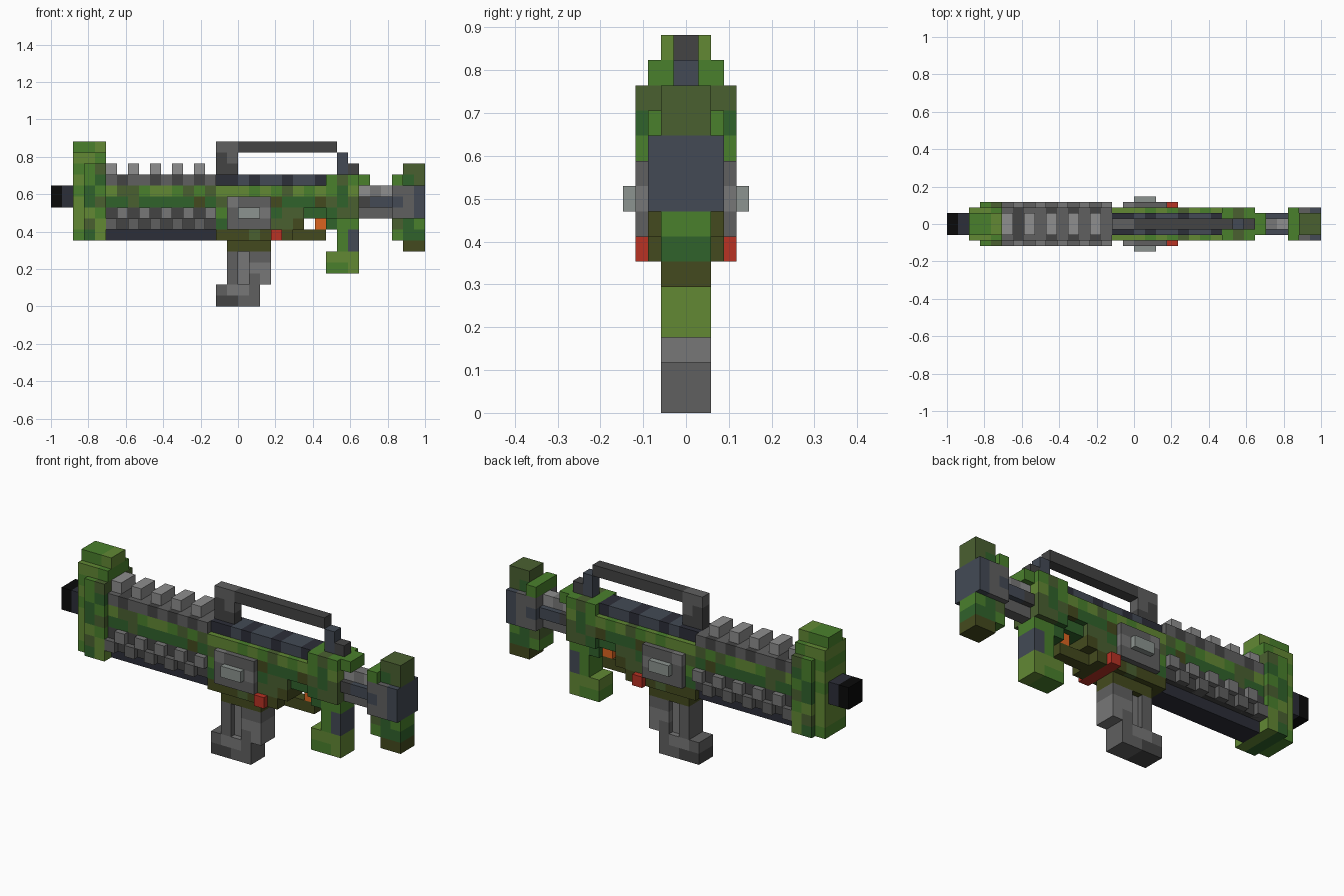
import bpy, bmesh, random
from mathutils import Vector

random.seed(4)
if "Cube" in bpy.data.objects:
    bpy.data.objects.remove(bpy.data.objects["Cube"])

U = 1 / 17      # edge of one block
MID = 17        # blocks from the muzzle tip to the centre

# Palette
COLOURS = {
    "lime": "628834", "green": "4A802C", "forest": "30622B", "dull": "4A6030",
    "olive": "444A1E", "pale": "8E8E8E", "silver": "777777", "grey": "606060",
    "dark": "444444", "slate": "434A55", "navy": "2C2E38", "black": "0A0A0A",
    "red": "B83224", "orange": "DC6420", "glint": "8C9490",
}


def linear(code):
    c = int(code, 16) / 255
    return c / 12.92 if c < 0.04045 else ((c + 0.055) / 1.055) ** 2.4


MATS = {}
for label, code in COLOURS.items():
    mat = bpy.data.materials.new(label)
    mat.use_nodes = True
    rgba = [linear(code[i:i + 2]) for i in (0, 2, 4)] + [1]
    mat.diffuse_color = rgba
    mat.node_tree.nodes["Principled BSDF"].inputs["Base Color"].default_value = rgba
    MATS[label] = mat


def block(name, x, z, half, colours):
    """Box spanning x and z in blocks, cut into cells that share the palette."""
    palette = colours.split()
    bm = bmesh.new()
    bmesh.ops.create_cube(bm, size=1)
    for v in bm.verts:
        v.co = ((x[0] if v.co.x < 0 else x[1]) - MID,
                half if v.co.y > 0 else -half,
                z[0] if v.co.z < 0 else z[1])
    if len(palette) > 1:
        cuts = [((i - MID, 0, 0), (1, 0, 0)) for i in range(x[0] + 1, x[1])]
        cuts += [((0, 0, k), (0, 0, 1)) for k in range(z[0] + 1, z[1])]
        for co, no in cuts:
            bmesh.ops.bisect_plane(bm, geom=bm.verts[:] + bm.edges[:] + bm.faces[:],
                                   plane_co=co, plane_no=no)
    shade = {}
    bm.normal_update()
    for f in bm.faces:
        p = f.calc_center_median() - f.normal * 0.25
        cell = (int(p.x + MID), int(p.z))
        f.material_index = shade.setdefault(cell, random.randrange(len(palette)))
    bmesh.ops.scale(bm, vec=Vector((U, U, U)), verts=bm.verts)
    mesh = bpy.data.meshes.new(name)
    bm.to_mesh(mesh)
    bm.free()
    for c in palette:
        mesh.materials.append(MATS[c])
    obj = bpy.data.objects.new(name, mesh)
    bpy.context.collection.objects.link(obj)
    return obj


BRIGHT = "lime green lime dull"
CAMO = "green forest dull lime"
SHADE = "forest olive dull forest"

# Muzzle
block("muzzle_tip", (0, 1), (9, 11), 1, "black")
block("muzzle_neck", (1, 2), (9, 11), 1, "navy")

# Front shroud
block("shroud_face", (2, 3), (6, 14), 1.5, "lime green lime")
block("shroud_body", (3, 5), (6, 13), 2, CAMO)
block("shroud_shoulder", (3, 5), (13, 14), 1.5, "lime green")
block("shroud_cap", (2, 5), (14, 15), 1, "lime green lime")

# Handguard, with rail teeth and staggered side studs
block("handguard_keel", (5, 15), (6, 7), 1, "navy")
block("handguard_core", (5, 15), (7, 9), 1.5, "dark")
block("handguard_lower_stripe", (5, 15), (9, 10), 1.5, SHADE)
block("handguard_upper_stripe", (5, 15), (10, 11), 1.5, BRIGHT)
block("handguard_top", (5, 15), (11, 12), 1.5, "grey dark grey")
for i in range(5, 15, 2):
    block("rail_tooth", (i, i + 1), (12, 13), 1, "pale")
    block("lower_stud", (i, i + 1), (7, 8), 2, "grey")
    block("upper_stud", (i + 1, i + 2), (8, 9), 2, "silver")

# Receiver
block("receiver_top", (15, 25), (11, 12), 1, "slate navy slate")
block("receiver_upper_stripe", (15, 25), (10, 11), 1.5, BRIGHT)
block("receiver_middle", (15, 25), (9, 10), 1.5, SHADE)
block("receiver_side", (15, 23), (8, 9), 1.5, CAMO)
block("receiver_trigger_roof", (23, 25), (8, 9), 1, SHADE)
block("receiver_lower", (15, 23), (7, 8), 1.5, "olive dull forest")
block("receiver_base_front", (15, 20), (6, 7), 1.5, "olive dull")
block("receiver_base_rear", (21, 22), (6, 7), 1.5, "olive")
block("magazine_catch", (20, 21), (6, 7), 2, "red")
block("receiver_rear", (25, 28), (8, 12), 1.5, CAMO)
block("receiver_tail", (28, 29), (11, 12), 1, "green")

# Side plates and their badges
block("side_plate", (16, 20), (7, 10), 2, "grey silver grey")
block("side_badge", (17, 19), (8, 9), 2.5, "glint")

# Trigger and guard
block("trigger_guard", (22, 25), (6, 7), 0.5, "olive")
block("trigger", (24, 25), (7, 8), 0.5, "orange")

# Rear grip
block("grip_root", (25, 28), (7, 8), 1, "green forest")
block("grip_front", (26, 27), (5, 7), 1, "green forest")
block("grip_back", (27, 28), (5, 7), 1, "slate")
block("grip_foot", (25, 28), (3, 5), 1, "lime forest green")

# Magazine
block("magazine_collar", (16, 20), (5, 6), 1, "olive dull")
block("magazine_front", (16, 17), (2, 5), 1, "grey")
block("magazine_groove", (17, 18), (2, 5), 0.5, "silver")
block("magazine_back", (18, 20), (2, 5), 1, "silver grey")
block("magazine_foot", (15, 19), (0, 2), 1, "grey silver grey dark")

# Carrying handle
block("handle_front_post", (15, 17), (12, 15), 0.5, "dark grey dark")
block("handle_bar", (17, 26), (14, 15), 0.5, "dark")
block("handle_rear_post", (26, 27), (12, 14), 0.5, "slate")
block("handle_rear_foot", (27, 28), (12, 13), 0.5, "dark")

# Stock tube
block("stock_tube", (28, 31), (9, 10), 1, "dark slate")
block("stock_tube_ridge", (28, 31), (10, 11), 0.5, "pale silver")
block("stock_tube_keel", (28, 31), (8, 9), 0.5, "grey")

# Shoulder stock
block("stock_front_upper", (31, 32), (11, 12), 1.5, "green")
block("stock_front_lower", (31, 32), (6, 8), 1, "green dull")
block("stock_hub", (31, 33), (8, 11), 1.5, "grey silver slate")
block("stock_pad", (33, 34), (8, 11), 1.5, "slate")
block("stock_top", (32, 34), (11, 13), 1, "dull forest dull")
block("stock_lower", (32, 34), (6, 8), 1, "forest green")
block("stock_toe", (32, 34), (5, 6), 1, "olive green")
